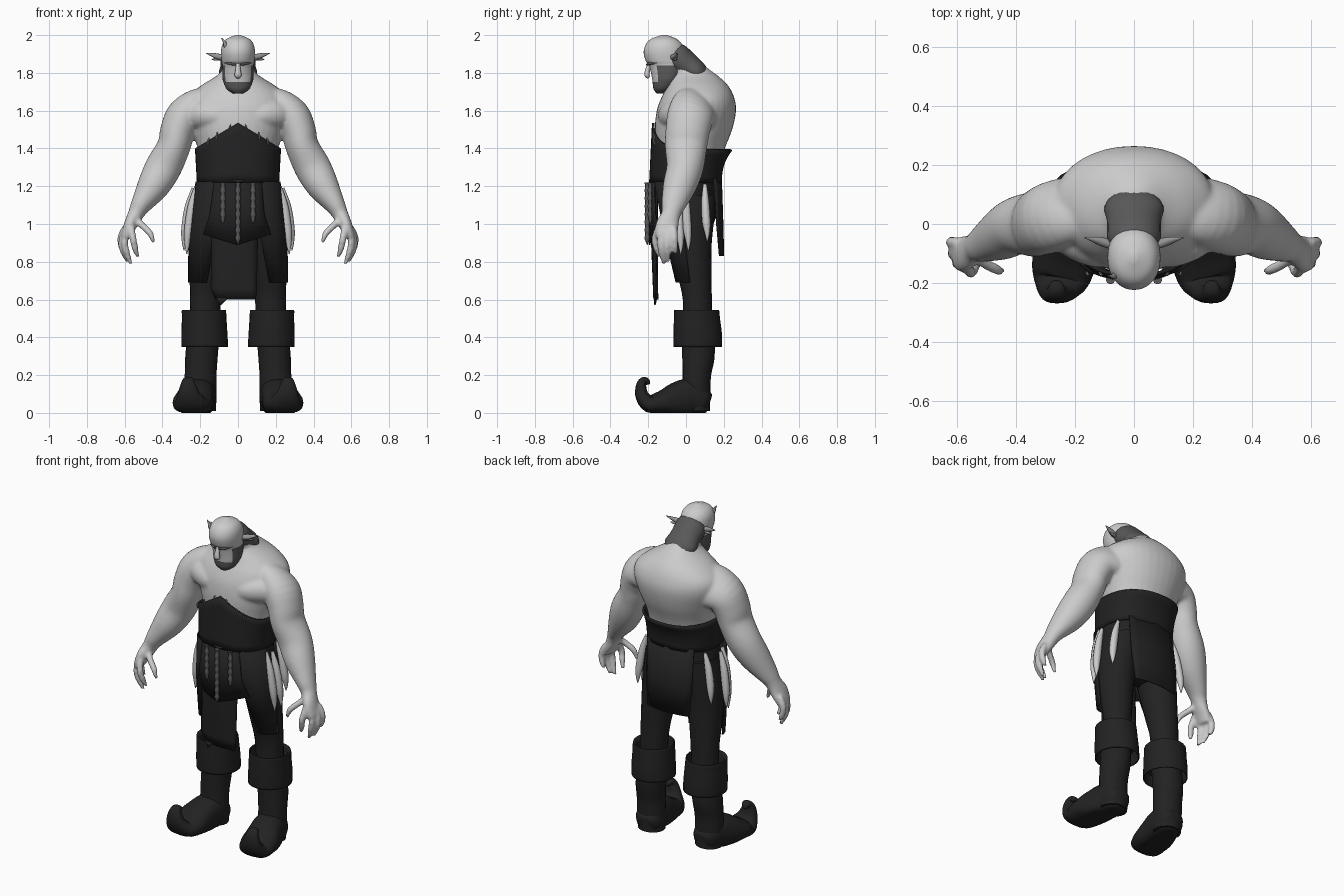
import bpy, bmesh, math
from mathutils import Vector

DARK, HAIR, BONE = (.016, .016, .016, 1), (.1, .1, .1, 1), (.3, .3, .3, 1)
mats = {}


def mat(c):
    if c not in mats:
        mats[c] = bpy.data.materials.new("shade_%d" % len(mats))
        mats[c].diffuse_color = c
    return mats[c]


def smooth_path(pts, k):
    # Catmull-Rom through points of any dimension
    out, m = [], len(pts) - 1
    for i in range(m):
        q = [pts[max(0, min(m, i + j))] for j in (-1, 0, 1, 2)]
        for s in range(k):
            t = s / k
            out.append([.5 * (2 * b + (c - a) * t + (2*a - 5*b + 4*c - d) * t*t + (3*b - a - 3*c + d) * t**3)
                        for a, b, c, d in zip(*q)])
    return out + [list(pts[-1])]


def tube(bm, pts, n=20, k=4, p=2.0, flat=False, caps=True, side=1):
    # points are (x, y, z, half width, half depth)
    pts = smooth_path(pts, k)
    rings = []
    for i, (x, y, z, ra, rb) in enumerate(pts):
        a, b = pts[max(0, i - 1)], pts[min(len(pts) - 1, i + 1)]
        t = Vector((0, 0, 1)) if flat else (Vector(b[:3]) - Vector(a[:3])).normalized()
        # project the width axis so that it never flips along the path
        w = Vector((1, 0, 0)) if abs(t.x) < .999 else Vector((0, 0, 1))
        u = (w - t * t.dot(w)).normalized()
        v = t.cross(u)
        ring = []
        for j in range(n):
            c, s = math.cos(math.tau * j / n), math.sin(math.tau * j / n)
            e = 2 / p
            co = Vector((x, y, z)) + u * math.copysign(abs(c)**e, c) * max(ra, .002) \
                + v * math.copysign(abs(s)**e, s) * max(rb, .002)
            ring.append(bm.verts.new((co.x * side, co.y, max(co.z, 0))))
        rings.append(ring)
    for r, q in zip(rings, rings[1:]):
        for j in range(n):
            bm.faces.new((r[j], r[(j + 1) % n], q[(j + 1) % n], q[j]))
    if caps:
        bm.faces.new(rings[0][::-1])
        bm.faces.new(rings[-1])


def finish(name, bm, color=None, mirror=False, thick=0):
    bmesh.ops.recalc_face_normals(bm, faces=bm.faces)
    me = bpy.data.meshes.new(name)
    bm.to_mesh(me)
    bm.free()
    me.shade_smooth()
    me.set_sharp_from_angle(angle=math.radians(50))
    ob = bpy.data.objects.new(name, me)
    bpy.context.collection.objects.link(ob)
    if color:
        me.materials.append(mat(color))
    if thick:
        ob.modifiers.new("thickness", "SOLIDIFY").thickness = thick
    if mirror:
        ob.modifiers.new("mirror", "MIRROR")
    return ob


def part(name, pts, color=None, mirror=False, thick=0, **kw):
    bm = bmesh.new()
    tube(bm, pts, **kw)
    return finish(name, bm, color, mirror, thick)


def slab(z, rx, yf, yb):
    return (0, (yf + yb) / 2, z, rx, (yb - yf) / 2)


def panel(name, rows, drop=0, mirror=False):
    # each row: z, then left, middle and right (x, y)
    bm, grid, n = bmesh.new(), [], 8
    for i, (z, *r) in enumerate(rows):
        line = []
        for j in range(n + 1):
            t = j / n
            w = ((1 - t) * (1 - 2*t), 4 * t * (1 - t), t * (2*t - 1))
            d = drop * (1 - abs(2*t - 1)) if i == len(rows) - 1 else 0
            line.append(bm.verts.new((sum(a*b for a, b in zip(w, r[0::2])),
                                      sum(a*b for a, b in zip(w, r[1::2])), z - d)))
        grid.append(line)
    for a, b in zip(grid, grid[1:]):
        for j in range(n):
            bm.faces.new((a[j], a[j + 1], b[j + 1], b[j]))
    return finish(name, bm, DARK, mirror, .006)


# Bare upper body: torso, neck, arms and hands fused into one skin
bm = bmesh.new()
tube(bm, [slab(1.2, .195, -.14, .16), slab(1.38, .21, -.155, .2), slab(1.5, .245, -.165, .245),
          slab(1.6, .275, -.155, .265), slab(1.67, .265, -.13, .255), slab(1.73, .2, -.1, .225),
          slab(1.78, .12, -.08, .175), slab(1.82, .07, -.05, .12)], n=36, p=2.1, flat=True)
tube(bm, [(0, .06, 1.74, .11, .1), (0, 0, 1.82, .085, .085), (0, -.07, 1.88, .07, .075)])
fingers = [[(.565, -.145, .98), (.555, -.165, .92), (.545, -.155, .87), (.53, -.14, .825)],
           [(.585, -.12, .97), (.60, -.135, .91), (.59, -.13, .85), (.565, -.115, .785)],
           [(.595, -.09, .97), (.615, -.1, .91), (.61, -.1, .86), (.585, -.09, .8)],
           [(.595, -.065, .98), (.62, -.062, .93), (.617, -.06, .88), (.6, -.055, .84)],
           [(.545, -.1, 1.03), (.505, -.135, .99), (.465, -.155, .95), (.447, -.16, .9)]]
for s in (1, -1):
    tube(bm, [(.08, .075, 1.63, .07, .1), (.2, .05, 1.61, .09, .13), (.28, .024, 1.57, .1, .124),
              (.32, .008, 1.49, .093, .117), (.34, 0, 1.41, .088, .112), (.395, -.005, 1.3, .096, .098),
              (.45, -.035, 1.2, .085, .088), (.515, -.067, 1.1, .054, .064), (.542, -.08, 1.05, .042, .05),
              (.572, -.1, .99, .034, .062), (.598, -.105, .93, .024, .055)], n=28, side=s)
    for f in fingers:
        tube(bm, [(*q, r, r) for q, r in zip(f, (.02, .019, .018, .01))], n=10, side=s)
    # chest muscle
    tube(bm, [(.03, -.09, 1.56, .02, .02), (.1, -.09, 1.57, .06, .06), (.19, -.055, 1.58, .07, .075),
              (.26, -.01, 1.58, .06, .07)], side=s)
body = finish("body", bm)
rm = body.modifiers.new("fuse", "REMESH")
rm.mode, rm.voxel_size, rm.use_smooth_shade = "VOXEL", .009, True
sm = body.modifiers.new("soften", "SMOOTH")
sm.factor, sm.iterations = .5, 7

# Head, with the beard as darker jaw faces
head = part("head", [slab(1.69, .025, -.155, -.1), slab(1.715, .06, -.172, -.07), slab(1.76, .08, -.178, -.03),
                     slab(1.8, .083, -.185, -.01), slab(1.84, .083, -.196, 0), slab(1.865, .087, -.214, 0),
                     slab(1.91, .09, -.224, -.005), slab(1.95, .083, -.213, -.02), slab(1.98, .06, -.185, -.05),
                     slab(2, .012, -.13, -.1)], n=40, k=6, flat=True, p=2.1)
me = head.data
me.materials.append(bpy.data.materials.new("skin"))
me.materials[0].diffuse_color = (.8, .8, .8, 1)
me.materials.append(mat(HAIR))
for f in me.polygons:
    c = f.center
    if c.z < 1.755 or (c.y > -.15 and c.z < 1.84):
        f.material_index = 1
part("back_hair", [(0, -.085, 1.905, .07, .065), (0, -.05, 1.88, .091, .078), (0, .01, 1.835, .092, .07),
                   (0, .06, 1.8, .1, .06), (0, .105, 1.77, .06, .04)], HAIR)
part("nose", [(0, -.19, 1.855, .01, .012), (0, -.203, 1.815, .014, .013), (0, -.206, 1.788, .019, .014),
              (0, -.195, 1.775, .01, .008)], n=12)
part("brow", [(.012, -.206, 1.845, .006, .006), (.04, -.196, 1.848, .007, .007), (.07, -.155, 1.855, .006, .006)],
     HAIR, True, n=8)
part("ear", [(.075, -.07, 1.88, .014, .018), (.11, -.06, 1.888, .016, .014), (.14, -.052, 1.897, .01, .008),
             (.168, -.046, 1.904, .002, .002)], BONE, True, n=10)
part("ear_notch", [(.085, -.06, 1.875, .01, .01), (.115, -.052, 1.872, .008, .008), (.14, -.05, 1.872, .002, .002)],
     BONE, True, n=8)
part("horn", [(-.055, -.165, 1.925, .014, .014), (-.066, -.175, 1.945, .012, .012),
              (-.072, -.178, 1.963, .008, .008), (-.088, -.175, 1.985, .002, .002)], BONE, n=8)

# Corset rising to a point at the front
bm = bmesh.new()
n, rows, grid = 48, 7, []
for i in range(rows):
    t, ring = i / (rows - 1), []
    for j in range(n):
        c, s = math.cos(math.tau * j / n), math.sin(math.tau * j / n)
        x = math.copysign(abs(c)**.85, c) * (.218 + .01 * t)
        top = 1.4 + (.135 * (1 - abs(x) / .228) if s < 0 else -.01 * s)
        y = math.copysign(abs(s)**.85, s) * (.195 - .015 * t if s < 0 else .19 + .055 * t**2.5)
        ring.append(bm.verts.new((x, y, 1.22 + (top - 1.22) * t)))
    grid.append(ring)
for a, b in zip(grid, grid[1:]):
    for j in range(n):
        bm.faces.new((a[j], a[(j + 1) % n], b[(j + 1) % n], b[j]))
finish("corset", bm, DARK, thick=.012)
for x, z in ((.045, 1.49), (.115, 1.45), (.16, 1.42)):
    part("corset_spike", [(x, -.165, z, .005, .005), (x - .003, -.172, z + .025, .005, .005),
                          (x - .008, -.172, z + .038, .001, .001)], BONE, True, n=6)

# Trousers
part("hips", [slab(1.28, .2, -.14, .17), slab(1.18, .215, -.15, .168), slab(1.05, .222, -.12, .16),
              slab(.97, .2, -.07, .13), slab(.93, .12, -.03, .08)], DARK, n=28, flat=True)
part("leg", [(.12, .02, 1.15, .1, .14), (.14, .02, 1.02, .108, .128), (.155, .027, .88, .103, .108),
             (.165, .043, .74, .092, .092), (.172, .06, .6, .082, .077), (.178, .063, .4, .078, .08)],
     DARK, True, flat=True)

# Boots with folded cuffs and curled toes
part("boot_shaft", [(.18, .063, .46, .085, .085), (.193, .066, .3, .086, .086), (.198, .057, .2, .084, .076),
                    (.198, .055, .12, .084, .075), (.196, .055, .01, .08, .072)], DARK, True, flat=True)
part("boot_cuff", [(.172, .055, .4, .085, .085), (.172, .055, .52, .1, .105), (.18, .056, .545, .116, .118),
                   (.179, .058, .5, .118, .122), (.178, .062, .42, .122, .128), (.176, .063, .35, .124, .128)],
     DARK, True, thick=.006, flat=True, caps=False)
part("boot_foot", [(.19, .122, .05, .05, .05), (.193, .09, .06, .078, .075), (.205, .02, .08, .09, .1),
                   (.225, -.06, .068, .1, .09), (.238, -.13, .055, .108, .062), (.25, -.195, .048, .094, .046),
                   (.26, -.232, .09, .064, .036), (.264, -.238, .14, .044, .028), (.264, -.226, .168, .032, .022),
                   (.264, -.207, .168, .024, .016), (.264, -.2, .15, .01, .01)], DARK, True, p=2.4)

# Hanging cloth panels
panel("front_apron", [(1.235, -.125, -.17, 0, -.195, .125, -.17), (1.05, -.15, -.165, -.005, -.195, .14, -.165),
                      (.945, -.185, -.14, -.005, -.195, .175, -.14)], drop=.055)
panel("loincloth", [(1.22, -.13, -.155, 0, -.18, .13, -.155), (.9, -.14, -.155, -.02, -.185, .105, -.16),
                    (.66, -.145, -.155, -.02, -.175, .1, -.165), (.6, -.12, -.15, -.02, -.172, .095, -.165)])
panel("loincloth_point", [(.61, -.12, -.155, -.1, -.165, -.06, -.168), (.6, -.11, -.155, -.09, -.167, -.06, -.17)],
      drop=.03)
panel("thigh_panel", [(1.225, .09, -.17, .18, -.14, .225, -.04), (.95, .115, -.115, .215, -.095, .262, -.01),
                      (.69, .165, -.05, .235, -.045, .265, .02)], mirror=True)
panel("back_panel", [(1.24, -.16, .15, 0, .19, .16, .15), (1.0, -.155, .165, 0, .198, .155, .165),
                     (.83, -.15, .18, 0, .202, .14, .18)])

# Light tassels at the hips
for x, y, top, low in ((.235, -.04, 1.2, .84), (.25, .0, 1.19, .86), (.215, .1, 1.21, .91)):
    h = top - low
    part("hip_tassel", [(x - .015, y, top, .01, .01), (x + .01, y + .002, top - .3*h, .022, .02),
                        (x + .028, y + .007, top - .65*h, .022, .022), (x + .034, y + .012, top - .85*h, .014, .014),
                        (x + .036, y + .012, low, .002, .003)], None, True, n=8)

# Beaded strings on the front
for x, low in ((-.08, 1.0), (0, .89), (.08, 1.0)):
    m = int((1.22 - low) / .014)
    part("bead_string", [(x, -.205 + abs(x) * .2, 1.22 - .014 * i,
                          *((.011, .011) if i % 3 else (.016, .016))) for i in range(m)]
         + [(x, -.205 + abs(x) * .2, low, .002, .002)], HAIR, n=8, k=1)
